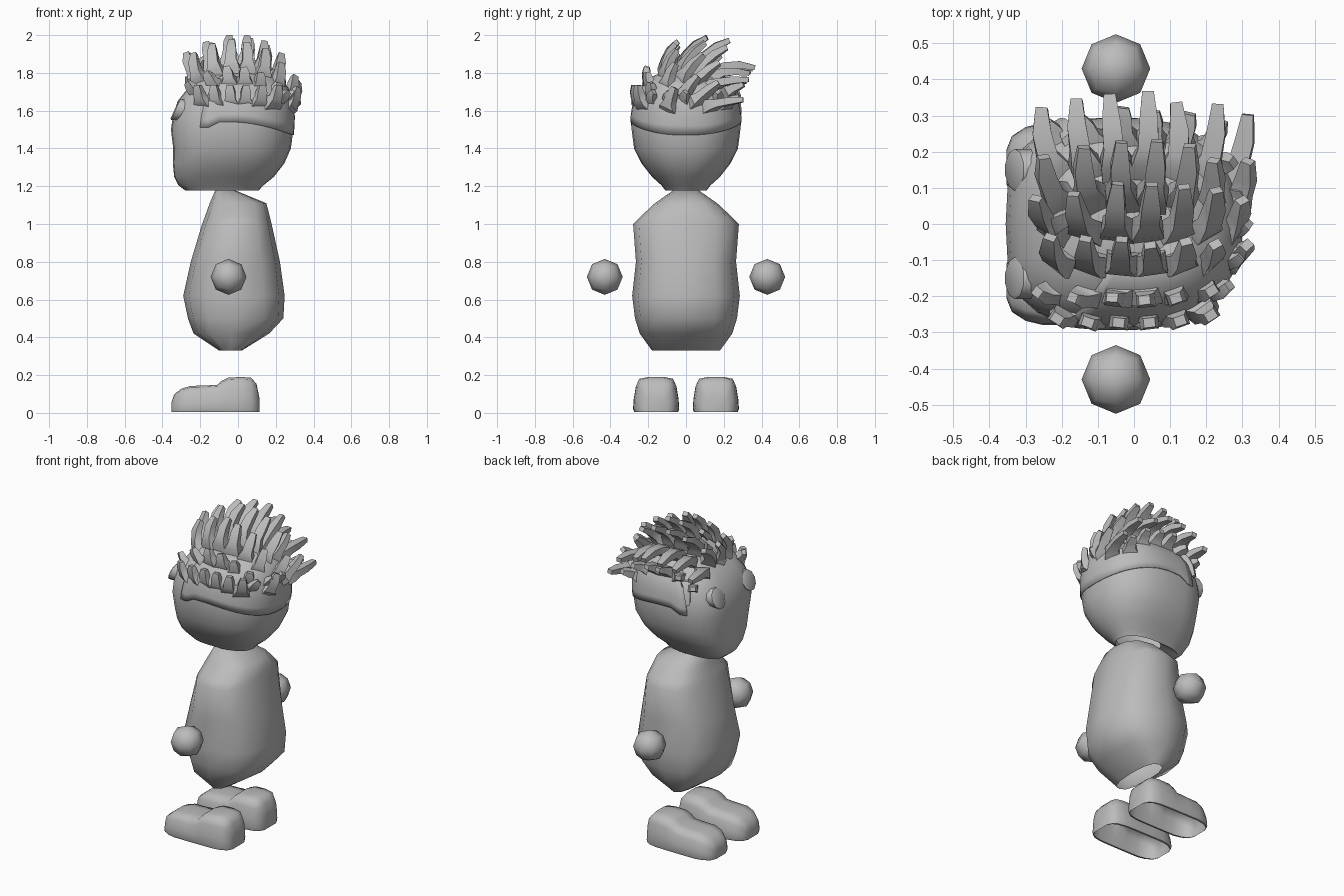
import bpy, bmesh, math, random
from mathutils import Vector

if "Cube" in bpy.data.objects:
    bpy.data.objects.remove(bpy.data.objects["Cube"])

random.seed(4)
grey = bpy.data.materials.new("plain grey")
grey.diffuse_color = (0.5, 0.5, 0.5, 1)
grey.use_nodes = True
grey.node_tree.nodes["Principled BSDF"].inputs["Base Color"].default_value = grey.diffuse_color


def finish(name, bm, angle=40):
    bmesh.ops.recalc_face_normals(bm, faces=bm.faces[:])
    me = bpy.data.meshes.new(name)
    bm.to_mesh(me)
    bm.free()
    ob = bpy.data.objects.new(name, me)
    bpy.context.collection.objects.link(ob)
    me.materials.append(grey)
    bpy.ops.object.select_all(action='DESELECT')
    ob.select_set(True)
    bpy.context.view_layer.objects.active = ob
    bpy.ops.object.shade_smooth_by_angle(angle=math.radians(angle))
    return ob


def loft(bm, rings, closed=True, start=True, end=True):
    vs = [[bm.verts.new(p) for p in r] for r in rings]
    n = len(vs[0])
    for a, b in zip(vs, vs[1:]):
        for i in range(n if closed else n - 1):
            j = (i + 1) % n
            bm.faces.new((a[i], a[j], b[j], b[i]))
    if start:
        bm.faces.new(vs[0])
    if end:
        bm.faces.new(vs[-1])


def power(v, e):
    return math.copysign(abs(v) ** e, v)


def outline(a, x0, x1, ry, z, front, back):
    """Point on an oval from x0 to x1, squarer where the exponent is larger."""
    c, s = math.cos(a), math.sin(a)
    n = front if c < 0 else back
    cx = (x0 + x1) / 2
    return Vector((cx + (x1 - x0) / 2 * power(c, 2 / n), ry * power(s, 2 / n), z))


def angles(n):
    return [2 * math.pi * i / n for i in range(n)]


# body, open underneath: z, x front, x back, half width
BODY = [(.33, -.10, .02, .18), (.42, -.235, .165, .245), (.50, -.265, .24, .27),
        (.62, -.29, .247, .285), (.80, -.25, .222, .265), (1.0, -.19, .178, .28),
        (1.04, -.175, .168, .24), (1.11, -.15, .15, .165), (1.18, -.12, -.02, .065)]
bm = bmesh.new()
loft(bm, [[outline(a, x0, x1, ry, z, 2.5, 2.5) for a in angles(12)]
          for z, x0, x1, ry in BODY], start=False)
finish("body", bm, 75)

# head with an open neck
HEAD = [(1.20, -.16, .10, .09), (1.178, -.28, .11, .11), (1.205, -.315, .135, .13),
        (1.25, -.338, .19, .18),
        (1.32, -.345, .245, .235), (1.40, -.343, .28, .275), (1.50, -.355, .293, .288),
        (1.57, -.345, .295, .288), (1.65, -.32, .287, .275), (1.72, -.265, .262, .242),
        (1.78, -.19, .20, .175), (1.82, -.08, .10, .08)]
bm = bmesh.new()
loft(bm, [[outline(a, x0, x1, ry, z, 3.0, 2.3) for a in angles(28)]
          for z, x0, x1, ry in HEAD], start=False)
finish("head", bm, 50)


def head_point(a, z):
    for p, q in zip(HEAD[1:], HEAD[2:]):
        if z <= q[0]:
            t = (z - p[0]) / (q[0] - p[0])
            break
    x0, x1, ry = (p[k] + (q[k] - p[k]) * t for k in (1, 2, 3))
    return outline(a, x0 - .006, x1 + .006, ry + .006, z, 3.0, 2.3)


# hair cap: thin shell with a hairline dipping at the back of the head
bm = bmesh.new()
span = [math.radians(112) * (i / 14 - 1) for i in range(29)]
rings = []
for t in [i / 7 for i in range(8)]:
    ring = []
    for a in span:
        low = 1.54 - .07 * max(0, math.cos(a)) ** 1.5
        if abs(a) > 1.7:
            low = 1.51
        ring.append(head_point(a, low + (1.82 - low) * t))
    rings.append(ring)
loft(bm, rings, False, False, False)
cap = finish("hair_cap", bm, 50)
mod = cap.modifiers.new("thickness", 'SOLIDIFY')
mod.thickness = .008
mod.offset = -1


# hair locks: four-sided tapered spikes bent from the scalp normal to the tip
def lock(bm, base, tip, scale=1.0, bulge=.5):
    normal = Vector((base.x / .10, base.y / .10, (base.z - 1.5) / .11)).normalized()
    length = (tip - base).length
    mid = base + normal * length * bulge
    start = base - normal * .03
    turn = base.x * 3 * (-1 if base.y > .03 else 1)
    ref = Vector((math.cos(turn), math.sin(turn), 0))
    rings = []
    for t, w, d in ((0, .050, .036), (.3, .042, .030), (.48, .028, .021),
                    (.75, .026, .019), (1, .016, .013)):
        p = start * (1 - t) ** 2 + mid * 2 * t * (1 - t) + tip * t * t
        tan = ((mid - start) * (1 - t) + (tip - mid) * t).normalized()
        u = (ref - tan * ref.dot(tan)).normalized()
        v = tan.cross(u)
        rings.append([p + u * w * i * scale + v * d * j * scale
                      for i, j in ((1, 1), (-1, 1), (-1, -1), (1, -1))])
    loft(bm, rings)


def scalp(x, y):
    return 1 - (x / .32) ** 2 - (y / .31) ** 2


# rows: base y, tip y, rise
ROWS = [(-.195, -.20, .085), (-.11, -.05, .16), (-.02, .10, .165),
        (.06, .22, .15), (.14, .365, .04), (.225, .31, .04)]
bm = bmesh.new()
for r, (y0, y1, rise) in enumerate(ROWS):
    for c in range(7):
        x = -.20 + c * .078 + (r % 2) * .012
        edge = max(0, abs(x) - .06) / .22
        y = y0 * (1 - .15 * edge)
        if scalp(x, y) < .1:
            continue
        base = Vector((x, y, 1.5 + .325 * math.sqrt(scalp(x, y))))
        fan = x * (.30 if x < 0 else .15)
        jig = random.uniform(-.015, .015)
        tip = base + Vector((fan + jig, (y1 - y0) * (1 - .25 * edge) + jig,
                             rise * (1 - (.35 if x > 0 else .1) * edge) + jig * .6))
        tip.z = min(tip.z, 1.988)
        tip.x = min(tip.x, .315)
        lock(bm, base, tip, 1, .5 - .3 * max(0, x) / .28)
# short petal locks around the hairline: near side, then the back of the head
for i in range(6):
    x = -.19 + i * .076
    y = -.255 + .9 * max(0, abs(x + .02) - .06) ** 2
    lock(bm, Vector((x, y, 1.645)), Vector((x * 1.12, y - .018, 1.735)), 1, .3)
for y in (-.18, -.095, -.01, .075, .16):
    x = .262 - y * y * 1.6
    lock(bm, Vector((x, y, 1.65)), Vector((x + .055, y + .01, 1.70)), .9, .4)
lock(bm, Vector((-.17, .24, 1.70)), Vector((-.21, .28, 1.58)), .7, .3)
lock(bm, Vector((-.22, -.02, 1.74)), Vector((-.14, .04, 1.90)), .8)
finish("hair_locks", bm, 35)

for side, label in ((1, "left"), (-1, "right")):
    # eye: raised disc leaning back with the face
    bm = bmesh.new()
    rings = []
    for x, r in ((-.27, .058), (-.330, .058), (-.336, .048)):
        rings.append([(x + .45 * r * math.sin(a), side * (.15 + r * math.cos(a)),
                       1.605 + r * math.sin(a)) for a in angles(10)])
    loft(bm, rings)
    finish(label + "_eye", bm)

    # hand: rounded cube ball
    bm = bmesh.new()
    bmesh.ops.create_cube(bm, size=1)
    bmesh.ops.subdivide_edges(bm, edges=bm.edges[:], cuts=1, use_grid_fill=True)
    for v in bm.verts:
        v.co = v.co.normalized() * .095 + Vector((-.05, side * .43, .72))
    finish(label + "_hand", bm, 60)

    # shoe, hollow with an open sole: x station, top height, half width
    bm = bmesh.new()
    rings = []
    for x, h, w in ((-.352, .055, .05), (-.338, .095, .085), (-.30, .125, .11),
                    (-.25, .14, .122), (-.17, .142, .122), (-.11, .146, .122),
                    (-.085, .168, .122), (-.05, .184, .122), (.02, .187, .12),
                    (.07, .183, .11), (.098, .15, .09), (.113, .08, .06)):
        section = ((-.86, .01), (-.95, .012), (-1, .12), (-.97, .4), (-.88, .75),
                   (-.74, .95), (-.35, 1), (.35, 1), (.74, .95), (.88, .75),
                   (.97, .4), (1, .12), (.95, .012), (.86, .01))
        rings.append([(x, side * .158 + w * p, h * q + .003) for p, q in section])
    loft(bm, rings, closed=False)
    finish(label + "_shoe", bm, 65)
